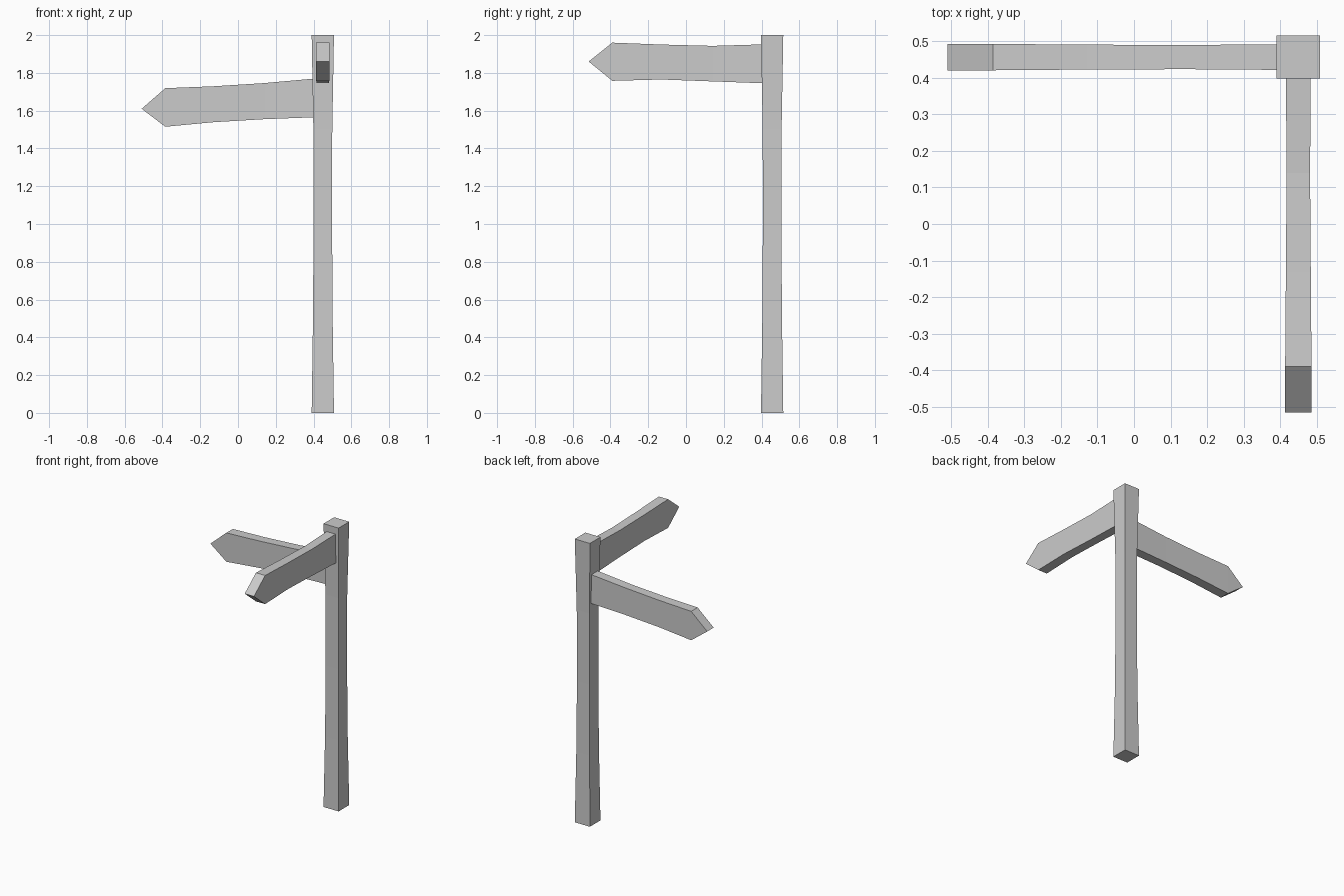
import bpy, bmesh
from mathutils import Vector

if "Cube" in bpy.data.objects:
    bpy.data.objects.remove(bpy.data.objects["Cube"])

PX, PY = 0.449, 0.456  # post centre


def finish(name, bm):
    bmesh.ops.recalc_face_normals(bm, faces=bm.faces)
    mesh = bpy.data.meshes.new(name)
    bm.to_mesh(mesh)
    bm.free()
    obj = bpy.data.objects.new(name, mesh)
    bpy.context.collection.objects.link(obj)
    return obj


def loft(name, rings):
    """Join four-point rings with side faces and cap both ends."""
    bm = bmesh.new()
    loops = [[bm.verts.new(p) for p in ring] for ring in rings]
    for a, b in zip(loops, loops[1:]):
        for i in range(4):
            j = (i + 1) % 4
            bm.faces.new((a[i], a[j], b[j], b[i]))
    for cap in (loops[0], loops[-1]):
        bm.faces.new(cap)
    bmesh.ops.remove_doubles(bm, verts=bm.verts, dist=1e-5)
    return finish(name, bm)


# Square post, slightly waisted
post_rings = []
for z, h in ((0, 0.059), (0.5, 0.052), (1.0, 0.049), (1.5, 0.050), (2.0, 0.059)):
    post_rings.append([(PX + sx * h, PY + sy * h, z)
                       for sx, sy in ((-1, -1), (1, -1), (1, 1), (-1, 1))])
loft("post", post_rings)


def board(name, stations, place):
    """Pointed board from (distance, bottom z, top z, half thickness)."""
    rings = []
    for u, lo, hi, t in stations:
        rings.append([place(u, -t, lo), place(u, t, lo),
                      place(u, t, hi), place(u, -t, hi)])
    bm = bmesh.new()
    loops = [[bm.verts.new(p) for p in r] for r in rings[:-1]]
    for a, b in zip(loops, loops[1:]):
        for i in range(4):
            j = (i + 1) % 4
            bm.faces.new((a[i], a[j], b[j], b[i]))
    bm.faces.new(loops[0])
    # Wedge-shaped tip
    a = loops[-1]
    p, q = (bm.verts.new(v) for v in rings[-1][:2])
    bm.faces.new((a[0], a[1], q, p))
    bm.faces.new((a[2], a[3], p, q))
    bm.faces.new((a[0], p, a[3]))
    bm.faces.new((a[1], a[2], q))
    return finish(name, bm)


# Lower board points to -x and droops
board("lower_sign",
      [(0.405, 1.565, 1.77, 0.035), (0.14, 1.555, 1.746, 0.033),
       (-0.13, 1.539, 1.729, 0.034), (-0.385, 1.515, 1.719, 0.036),
       (-0.51, 1.61, 1.61, 0.036)],
      lambda u, t, z: Vector((u, PY + t, z)))

# Upper board points to -y
board("upper_sign",
      [(0.412, 1.745, 1.951, 0.034), (0.14, 1.755, 1.943, 0.032),
       (-0.13, 1.765, 1.95, 0.034), (-0.39, 1.758, 1.96, 0.036),
       (-0.515, 1.86, 1.86, 0.036)],
      lambda u, t, z: Vector((PX + t, u, z)))
